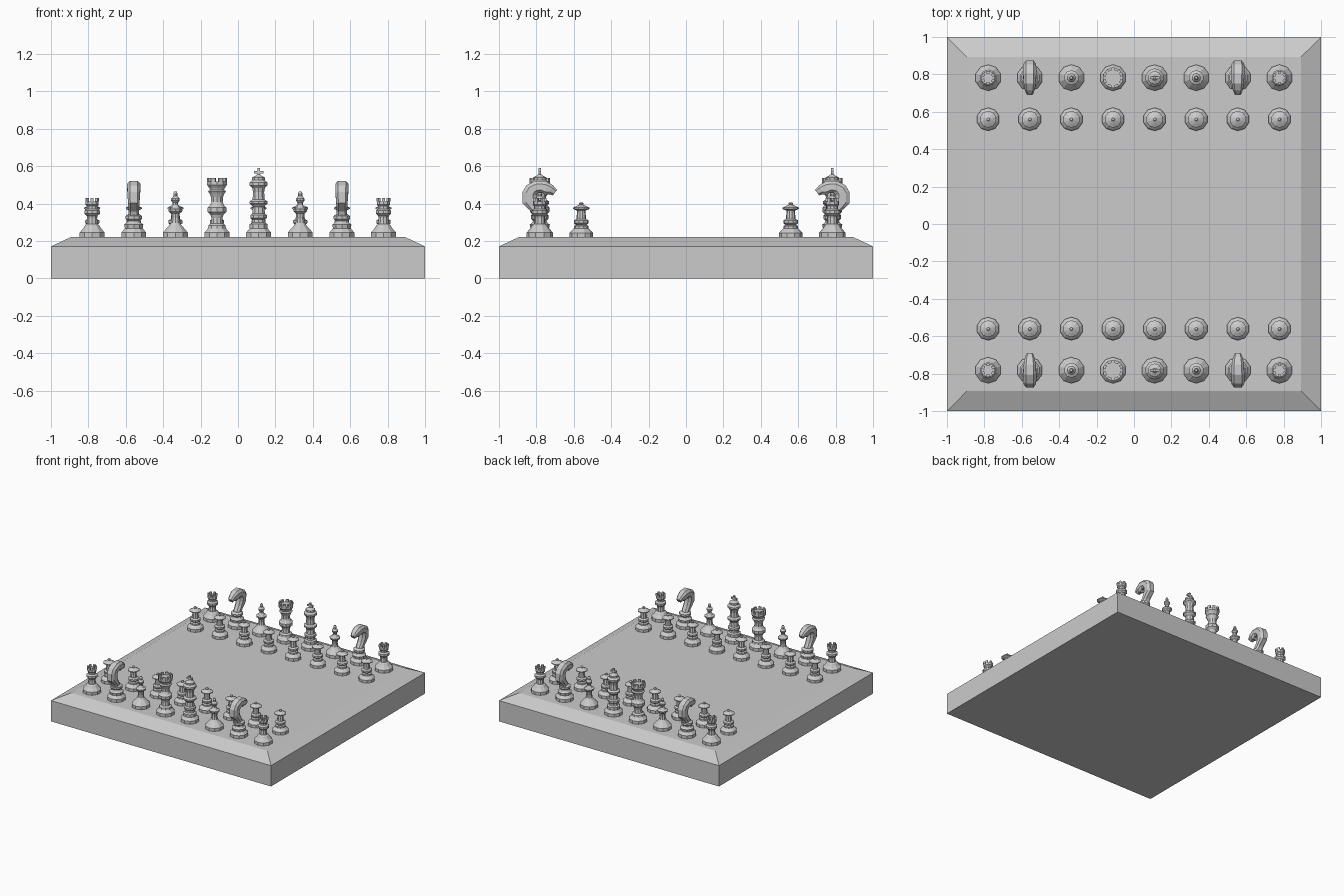
import bpy, bmesh, math

if "Cube" in bpy.data.objects:
    bpy.data.objects.remove(bpy.data.objects["Cube"])

SIDES = 10
TOP = 0.222
grey = bpy.data.materials.new("plain grey")
grey.diffuse_color = (0.6, 0.6, 0.6, 1)
grey.use_nodes = True
grey.node_tree.nodes["Principled BSDF"].inputs["Base Color"].default_value = grey.diffuse_color


def lathe(bm, profile, sides=SIDES):
    """Spin (radius, z) points into closed rings."""
    rings = []
    for r, z in profile:
        rings.append([bm.verts.new((r * math.cos((i + .5) * math.tau / sides),
                                    r * math.sin((i + .5) * math.tau / sides), z))
                      for i in range(sides)])
    skin(bm, rings)


def skin(bm, rings):
    n = len(rings[0])
    for a, b in zip(rings, rings[1:]):
        for i in range(n):
            j = (i + 1) % n
            bm.faces.new((a[i], a[j], b[j], b[i]))
    bm.faces.new(rings[0][::-1])
    bm.faces.new(rings[-1])


def box(bm, size, pos, angle=0):
    vs = bmesh.ops.create_cube(bm, size=1)["verts"]
    c, s = math.cos(angle), math.sin(angle)
    for v in vs:
        x, y, z = (v.co[k] * size[k] + pos[k] for k in range(3))
        v.co = (x * c - y * s, x * s + y * c, z)


def finish(bm, name):
    bmesh.ops.recalc_face_normals(bm, faces=bm.faces[:])
    me = bpy.data.meshes.new(name)
    bm.to_mesh(me)
    bm.free()
    me.materials.append(grey)
    return me


def place(me, name, x, y, turn=0):
    ob = bpy.data.objects.new(name, me)
    ob.location = (x, y, TOP)
    ob.rotation_euler[2] = turn
    bpy.context.collection.objects.link(ob)


def merlons(bm, r, z, h, w, count):
    for i in range(count):
        box(bm, (0.014, w, h), (r, 0, z + h / 2), (i + .5) * math.tau / count)


# Board with sloped rim
bm = bmesh.new()
skin(bm, [[bm.verts.new((sx * s, sy * s, z)) for sx, sy in ((-1, -1), (1, -1), (1, 1), (-1, 1))]
          for s, z in ((1, 0), (1, 0.171), (0.892, TOP))])
board = bpy.data.objects.new("board", finish(bm, "board"))
bpy.context.collection.objects.link(board)

# Shared foot of the turned pieces
FOOT = [(.070, 0), (.070, .024), (.064, .030), (.050, .046)]

# Pawn
bm = bmesh.new()
lathe(bm, [(.062, 0), (.062, .022), (.056, .030), (.038, .046), (.038, .058), (.028, .064),
           (.040, .074), (.040, .088), (.026, .096), (.022, .140), (.045, .150), (.045, .156),
           (.025, .166), (.010, .172), (.013, .178), (.007, .185)])
pawn = finish(bm, "pawn")

# Rook with notched top
bm = bmesh.new()
lathe(bm, FOOT + [(.040, .062), (.030, .070), (.028, .100), (.030, .112), (.043, .124),
                  (.043, .140), (.030, .150), (.030, .164), (.037, .172), (.037, .190)])
merlons(bm, .030, .188, .020, .017, 6)
rook = finish(bm, "rook")

# Bishop
bm = bmesh.new()
lathe(bm, FOOT + [(.036, .060), (.026, .074), (.022, .100), (.024, .124), (.038, .136),
                  (.040, .148), (.024, .156), (.016, .170), (.016, .184), (.024, .194),
                  (.024, .204), (.012, .218), (.012, .232), (.007, .243)])
bishop = finish(bm, "bishop")

# Queen with notched crown
bm = bmesh.new()
lathe(bm, FOOT + [(.048, .062), (.034, .072), (.030, .100), (.036, .118), (.053, .134),
                  (.053, .156), (.038, .172), (.032, .186), (.034, .214), (.042, .232),
                  (.050, .244), (.040, .252), (.044, .262), (.056, .278), (.056, .296)])
merlons(bm, .047, .294, .022, .022, 8)
queen = finish(bm, "queen")

# King with cross
bm = bmesh.new()
lathe(bm, FOOT + [(.050, .068), (.038, .076), (.036, .092), (.046, .100), (.046, .116),
                  (.036, .124), (.032, .160), (.040, .170), (.050, .178), (.050, .190),
                  (.034, .200), (.031, .240), (.036, .262), (.050, .276), (.050, .290),
                  (.036, .304), (.036, .318), (.018, .326), (.010, .334)])
box(bm, (.014, .014, .044), (0, 0, .346))
box(bm, (.050, .014, .014), (0, 0, .346))
king = finish(bm, "king")

# Knight: turned foot and a curved neck skinned through outer/inner stations
bm = bmesh.new()
lathe(bm, FOOT + [(.054, .066), (.040, .076), (.036, .086), (.046, .096), (.046, .112), (.030, .122)])
stations = [((-.030, .095), (.030, .095), .028),
            ((-.045, .135), (.018, .130), .028),
            ((-.072, .160), (-.002, .165), .029),
            ((-.093, .180), (-.014, .198), .031),
            ((-.092, .240), (-.018, .222), .034),
            ((-.072, .275), (-.008, .236), .035),
            ((-.025, .300), (.014, .236), .035),
            ((.030, .300), (.030, .222), .033),
            ((.068, .278), (.050, .228), .027),
            ((.093, .252), (.070, .222), .018)]
section = ((0, .6), (.25, 1), (.75, 1), (1, .5), (1, -.5), (.75, -1), (.25, -1), (0, -.6))
skin(bm, [[bm.verts.new((w * k, o[0] + (n[0] - o[0]) * t, o[1] + (n[1] - o[1]) * t))
           for t, k in section] for o, n, w in stations])
knight = finish(bm, "knight")

# Set out both sides, facing each other
back_row = [rook, knight, bishop, queen, king, bishop, knight, rook]
for side, label in ((-1, "front"), (1, "back")):
    turn = 0 if side < 0 else math.pi
    for i, me in enumerate(back_row):
        x = (i - 3.5) * 0.2225 - 0.001
        place(me, f"{label}_{me.name}_{i + 1}", x, side * 0.782, turn)
        place(pawn, f"{label}_pawn_{i + 1}", x, side * 0.56, turn)
